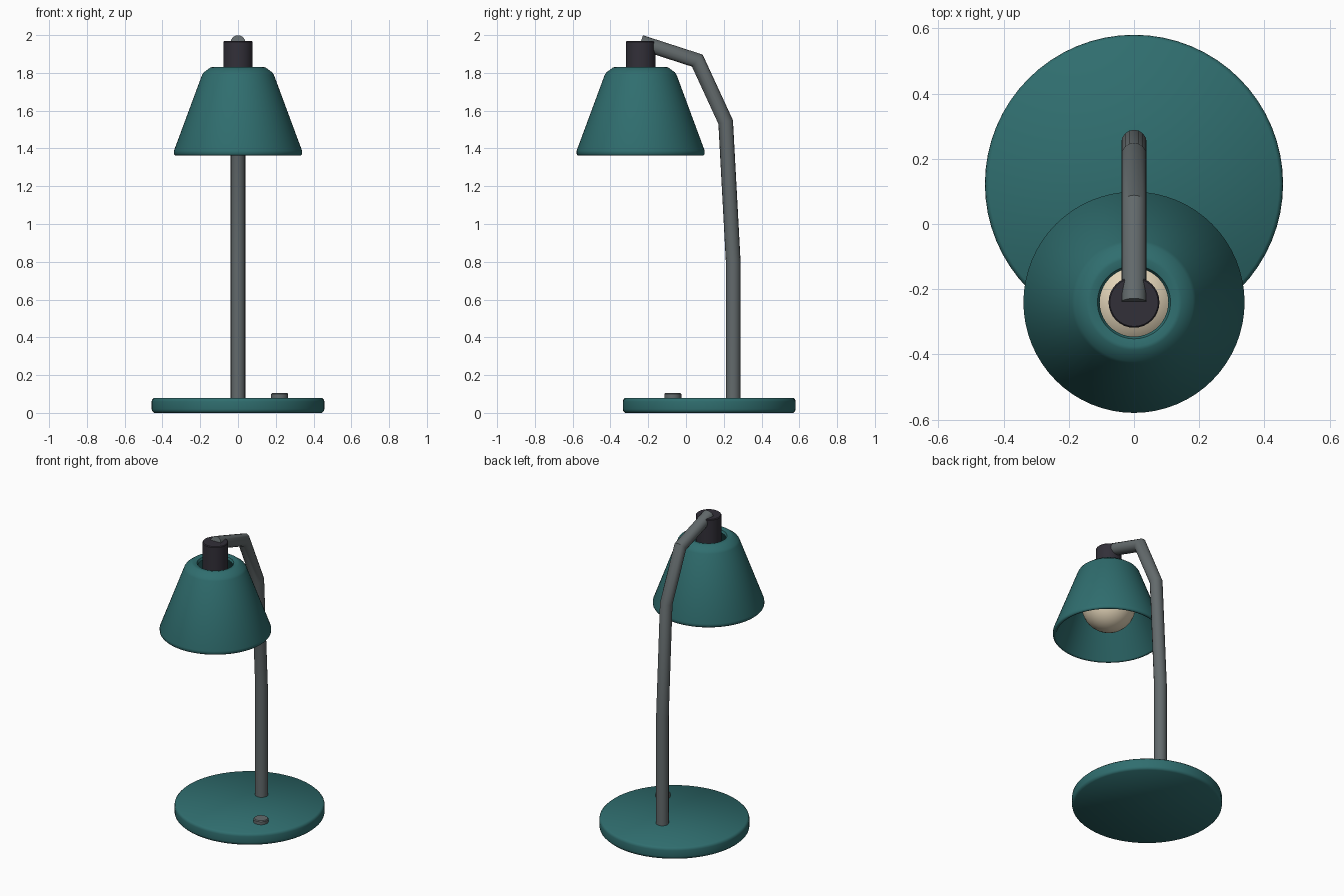
import bpy, math
from mathutils import Vector

if "Cube" in bpy.data.objects:
    bpy.data.objects.remove(bpy.data.objects["Cube"])


def material(name, rgb):
    m = bpy.data.materials.new(name)
    m.diffuse_color = (*rgb, 1)
    m.use_nodes = True
    m.node_tree.nodes["Principled BSDF"].inputs["Base Color"].default_value = m.diffuse_color
    return m


teal = material("teal", (0.029, 0.155, 0.158))
grey = material("grey_metal", (0.125, 0.145, 0.15))
dark = material("dark_plastic", (0.032, 0.029, 0.04))
cream = material("cream_glass", (0.78, 0.67, 0.49))


def make(name, verts, faces, mat, angle=35):
    me = bpy.data.meshes.new(name)
    me.from_pydata(verts, [], faces)
    me.materials.append(mat)
    ob = bpy.data.objects.new(name, me)
    bpy.context.collection.objects.link(ob)
    bpy.ops.object.select_all(action='DESELECT')
    ob.select_set(True)
    bpy.context.view_layer.objects.active = ob
    bpy.ops.object.mode_set(mode='EDIT')
    bpy.ops.mesh.select_all(action='SELECT')
    bpy.ops.mesh.normals_make_consistent(inside=False)
    bpy.ops.object.mode_set(mode='OBJECT')
    bpy.ops.object.shade_smooth_by_angle(angle=math.radians(angle))
    return ob


def skin(rings, n, closed):
    """Quads between successive rings of n vertices, capped unless closed."""
    count = rings if closed else rings - 1
    faces = [(i * n + k, i * n + (k + 1) % n,
              (i + 1) % rings * n + (k + 1) % n, (i + 1) % rings * n + k)
             for i in range(count) for k in range(n)]
    if not closed:
        faces += [tuple(range(n)), tuple(range((rings - 1) * n, rings * n))]
    return faces


def lathe(name, profile, x, y, mat, n=64, closed=False, angle=35):
    verts = [(x + r * math.cos(2 * math.pi * k / n), y + r * math.sin(2 * math.pi * k / n), z)
             for r, z in profile for k in range(n)]
    return make(name, verts, skin(len(profile), n, closed), mat, angle)


def tube(name, path, radius, mat, n=16):
    """Mitred round tube along a path in the y-z plane."""
    pts = [Vector((0, y, z)) for y, z in path]
    verts = []
    for i, p in enumerate(pts):
        a = (p - pts[i - 1]).normalized() if i else (pts[1] - p).normalized()
        b = (pts[i + 1] - p).normalized() if i < len(pts) - 1 else a
        t = (a + b).normalized()
        side = Vector((0, -t.z, t.y)) / t.dot(a)
        for k in range(n):
            w = 2 * math.pi * k / n
            verts.append(p + radius * (Vector((math.cos(w), 0, 0)) + side * math.sin(w)))
    return make(name, verts, skin(len(pts), n, False), mat, 30)


# round base with softened edges
lathe("base", [(0.445, 0), (0.455, 0.01), (0.457, 0.02), (0.457, 0.06), (0.455, 0.07), (0.445, 0.08)],
      0, 0.123, teal, angle=50)

# switch button on the base
lathe("switch_button", [(0.045, 0.075), (0.045, 0.1), (0.04, 0.105)], 0.22, -0.07, grey, 24)

# bent stem
tube("stem", [(0.25, 0.07), (0.25, 0.8), (0.21, 1.54), (0.06, 1.865), (-0.24, 1.962)], 0.039, grey)

# hollow lamp shade with an open top
lathe("shade", [(0.333, 1.363), (0.339, 1.37), (0.339, 1.388), (0.19, 1.79), (0.181, 1.803),
                (0.146, 1.829), (0.135, 1.831), (0.112, 1.825), (0.105, 1.81),
                (0.165, 1.775), (0.318, 1.367), (0.325, 1.363)],
      0, -0.24, teal, closed=True, angle=50)

# socket above the bulb
lathe("socket", [(0.078, 1.69), (0.078, 1.963), (0.074, 1.968)], 0, -0.24, dark, 32)

# bulb
bulb = [(max(0.165 * math.sin(math.pi * i / 16), 0.002), 1.57 - 0.165 * math.cos(math.pi * i / 16))
        for i in range(17)]
lathe("bulb", bulb, 0, -0.24, cream, 32)
